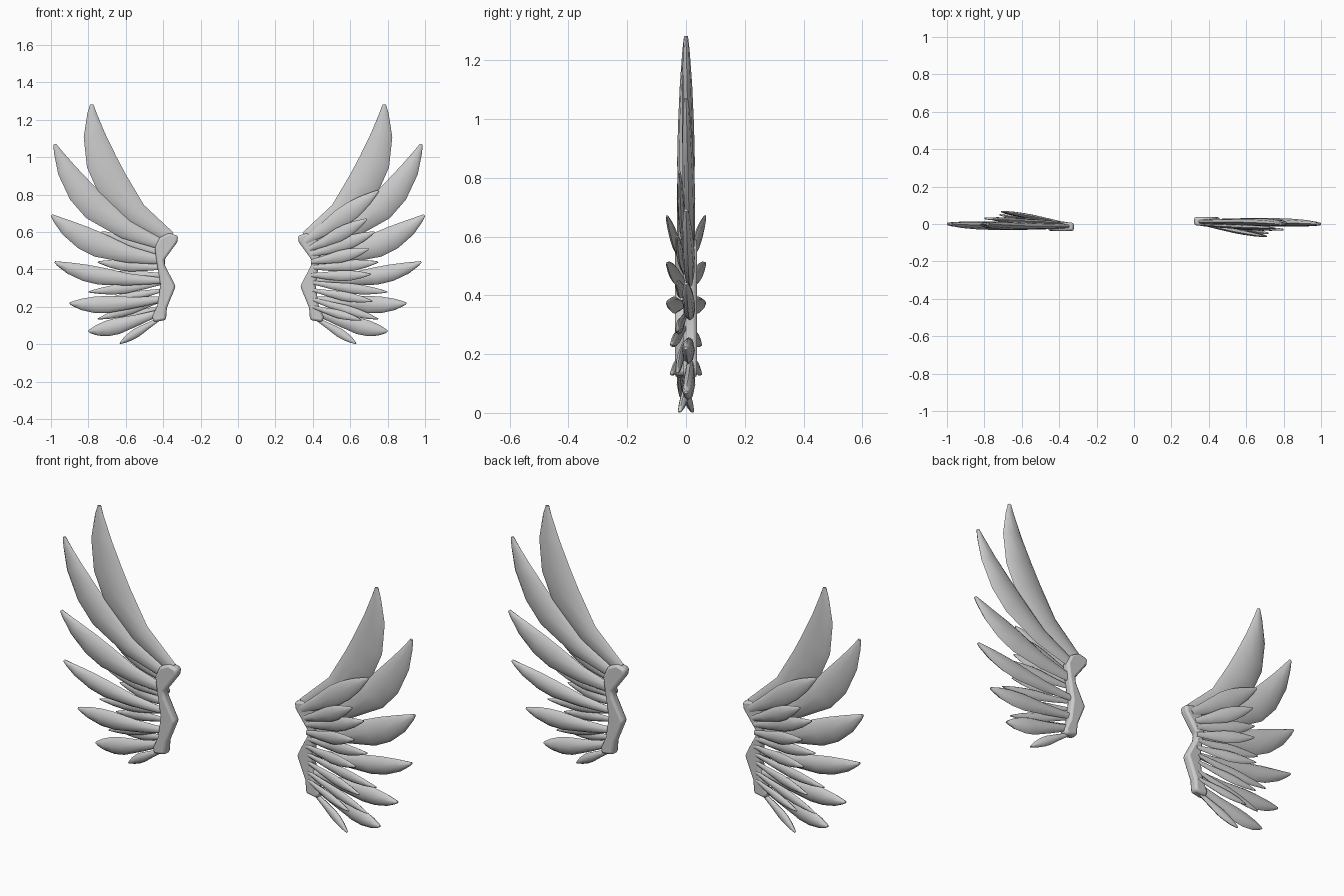
import bpy, bmesh, math
from mathutils import Vector

cube = bpy.data.objects.get("Cube")
if cube:
    bpy.data.objects.remove(cube, do_unlink=True)

grey = bpy.data.materials.new("stone_grey")
grey.use_nodes = True
GREY = (0.6, 0.6, 0.6, 1)
grey.diffuse_color = GREY
grey.node_tree.nodes["Principled BSDF"].inputs["Base Color"].default_value = GREY

# Station along the feather, share of full width
PROFILE = [(0, 0.35), (0.25, 0.68), (0.5, 1), (0.65, 0.95), (0.82, 0.66), (0.95, 0.28), (1, 0.1)]
SIDES = 8


def finish(bm, name, bevel=0):
    """Make one wing's part and its copy turned half a circle for the other wing."""
    bmesh.ops.recalc_face_normals(bm, faces=bm.faces)
    mesh = bpy.data.meshes.new(name)
    bm.to_mesh(mesh)
    bm.free()
    mesh.materials.append(grey)
    for side, turn in (("left", 0), ("right", math.pi)):
        ob = bpy.data.objects.new(f"{side}_{name}", mesh)
        bpy.context.collection.objects.link(ob)
        ob.rotation_euler.z = turn
        if bevel:
            mod = ob.modifiers.new("rounded_edges", "BEVEL")
            mod.width = bevel
            mod.segments = 2
        bpy.ops.object.select_all(action="DESELECT")
        ob.select_set(True)
        bpy.context.view_layer.objects.active = ob
        bpy.ops.object.shade_smooth_by_angle(angle=math.radians(50))


def feather(name, root, bend, tip, width, thick):
    """Loft a flattened section along a curved path; points are (x, y, z)."""
    a, b, c = Vector(root), Vector(bend), Vector(tip)
    bm = bmesh.new()
    rings = []
    for t, share in PROFILE:
        centre = a * (1 - t) ** 2 + b * (2 * t * (1 - t)) + c * t * t
        along = (b - a) * (1 - t) + (c - b) * t
        across = Vector((-along.z, 0, along.x)).normalized()
        depth = thick * max(0.3, share ** 0.5)
        ring = []
        for k in range(SIDES):
            ang = math.tau * k / SIDES
            offset = across * (math.cos(ang) * width * share)
            offset.y = math.sin(ang) * depth
            ring.append(bm.verts.new(centre + offset))
        rings.append(ring)
    for r, s in zip(rings, rings[1:]):
        for k in range(SIDES):
            n = (k + 1) % SIDES
            bm.faces.new((r[k], r[n], s[n], s[k]))
    bm.faces.new(rings[0])
    bm.faces.new(rings[-1])
    finish(bm, name)


# Long flight feathers: root, bend and tip in (x, z), then half width
FLIGHT = [
    ((0.36, 0.57), (0.78, 0.80), (0.782, 1.283), 0.088),
    ((0.40, 0.53), (0.83, 0.66), (0.98, 1.07), 0.076),
    ((0.41, 0.45), (0.78, 0.49), (0.997, 0.69), 0.066),
    ((0.41, 0.34), (0.78, 0.34), (0.98, 0.44), 0.047),
    ((0.41, 0.24), (0.74, 0.195), (0.90, 0.22), 0.046),
    ((0.42, 0.17), (0.68, 0.075), (0.80, 0.07), 0.044),
]
for i, (root, bend, tip, width) in enumerate(FLIGHT):
    lift = 0.012 + 0.002 * (i % 2)
    feather(f"flight_feather_{i + 1}", (root[0], lift, root[1]), (bend[0], lift, bend[1]),
            (tip[0], 0.0, tip[1]), width, 0.021)

# Thin lowest feather, leaning forward
feather("lowest_feather", (0.42, 0.015, 0.135), (0.55, 0, 0.06), (0.632, -0.022, 0.003), 0.024, 0.014)

# Short covering feathers on the front: root, tip, tip depth, half width
COVERTS = [
    ((0.36, 0.55), (0.75, 0.82), -0.022, 0.05),
    ((0.38, 0.51), (0.69, 0.67), -0.065, 0.037),
    ((0.39, 0.48), (0.73, 0.60), -0.03, 0.036),
    ((0.39, 0.44), (0.70, 0.51), -0.065, 0.033),
    ((0.40, 0.41), (0.75, 0.44), -0.03, 0.03),
    ((0.39, 0.37), (0.71, 0.375), -0.065, 0.029),
    ((0.40, 0.33), (0.80, 0.28), -0.03, 0.027),
    ((0.40, 0.29), (0.72, 0.23), -0.05, 0.025),
    ((0.40, 0.24), (0.75, 0.135), -0.03, 0.025),
    ((0.40, 0.20), (0.66, 0.13), -0.05, 0.022),
]
for i, (root, tip, depth, width) in enumerate(COVERTS):
    sag = -0.012 if root[1] > 0.3 else -0.004
    bend = ((root[0] + tip[0]) / 2, depth * 0.5 - 0.006, (root[1] + tip[1]) / 2 + sag)
    feather(f"covert_feather_{i + 1}", (root[0], -0.004, root[1]), bend, (tip[0], depth, tip[1]), width, 0.012)

# Bent arm that holds the feather roots
ARM = [(0.37, 0.595), (0.32, 0.58), (0.325, 0.545), (0.395, 0.45), (0.39, 0.42), (0.333, 0.31),
       (0.38, 0.195), (0.385, 0.13), (0.45, 0.118), (0.46, 0.145), (0.43, 0.21), (0.415, 0.32),
       (0.435, 0.44), (0.445, 0.515), (0.42, 0.57)]
bm = bmesh.new()
face = bm.faces.new([bm.verts.new((x, -0.008, z)) for x, z in ARM])
grown = bmesh.ops.extrude_face_region(bm, geom=[face])["geom"]
bmesh.ops.translate(bm, vec=(0, 0.046, 0), verts=[v for v in grown if isinstance(v, bmesh.types.BMVert)])
finish(bm, "wing_arm", bevel=0.012)
